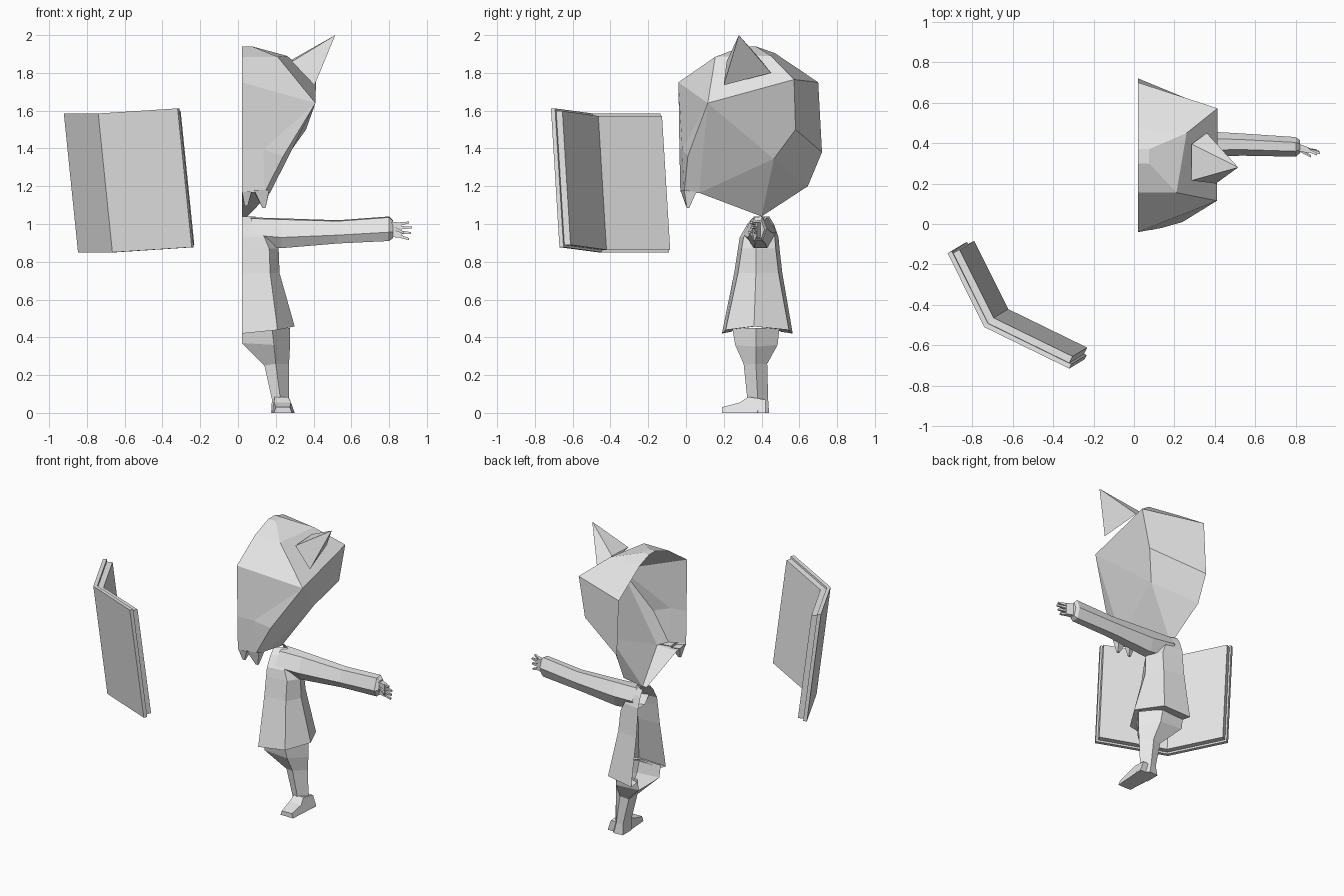
import bpy, bmesh
from mathutils import Vector

if "Cube" in bpy.data.objects:
    bpy.data.objects.remove(bpy.data.objects["Cube"])

grey = bpy.data.materials.new("plain_grey")
grey.diffuse_color = (0.8, 0.8, 0.8, 1)
grey.use_nodes = True
grey.node_tree.nodes["Principled BSDF"].inputs["Base Color"].default_value = grey.diffuse_color


def build(name, verts, faces):
    """Flat-shaded mesh object with consistent normals."""
    me = bpy.data.meshes.new(name)
    me.from_pydata([tuple(v) for v in verts], [], faces)
    bm = bmesh.new()
    bm.from_mesh(me)
    bmesh.ops.recalc_face_normals(bm, faces=bm.faces)
    bm.to_mesh(me)
    bm.free()
    me.materials.append(grey)
    ob = bpy.data.objects.new(name, me)
    bpy.context.collection.objects.link(ob)
    return ob


def loft(name, rings, closed=True, cap_start=False, cap_end=False):
    """Bridge rings that all have the same number of points."""
    n = len(rings[0])
    verts = [p for r in rings for p in r]
    faces = []
    for i in range(len(rings) - 1):
        for j in range(n if closed else n - 1):
            k = (j + 1) % n
            faces.append((i * n + j, i * n + k, (i + 1) * n + k, (i + 1) * n + j))
    if cap_start:
        faces.append(tuple(range(n)))
    if cap_end:
        faces.append(tuple(range(len(verts) - n, len(verts))))
    return build(name, verts, faces)


def named_mesh(name, points, polys):
    """Mesh whose corners are labelled by letters."""
    keys = list(points)
    return build(name, points.values(), [[keys.index(c) for c in p.split()] for p in polys])


X = 0.02  # open centre plane of the half figure

# Head: faceted half shell, open on the centre plane
named_mesh("head", {
    "A": (X, -.04, 1.75), "B": (.41, .115, 1.64), "P": (.21, .155, 1.885), "Q": (X, .155, 1.885),
    "R": (.075, .30, 1.94), "R0": (X, .30, 1.94), "S": (.075, .37, 1.94), "S0": (X, .37, 1.94),
    "U": (.26, .45, 1.89), "V": (X, .47, 1.905), "E": (.413, .572, 1.765), "W": (X, .70, 1.75),
    "F": (.36, .58, 1.50), "X": (X, .72, 1.38), "G": (.25, .465, 1.345), "Y": (X, .645, 1.20),
    "N": (.05, .40, 1.04), "N0": (X, .40, 1.04), "D": (.17, .07, 1.165), "D0": (X, .07, 1.165),
    "K": (.135, -.02, 1.395), "C": (.24, .01, 1.36), "M": (X, -.035, 1.40),
    "L": (X, -.03, 1.17), "J": (.14, -.01, 1.165),
}, ["A B P Q", "Q P R R0", "R0 R S S0", "P B E U", "P U S R", "S0 S U V", "V U E W",
    "W E F X", "X F G Y", "Y G N N0", "B E F G", "B G D", "G N D",
    "A B K M", "B C K", "B D C", "M K J L", "K C J", "C D J",
    "L J D D0", "D0 D N N0"])

# Fringe points hanging below the face edge
for i, (x0, x1, tip) in enumerate([(X, .075, (.045, 0, 1.095)), (.085, .165, (.14, .005, 1.085))]):
    loft("fringe_point_%d" % (i + 1),
         [[(x0, -.03, 1.18), (x1, -.01, 1.18), (x1, .055, 1.17), (x0, .04, 1.17)],
          [(tip[0] - .01, tip[1], tip[2]), (tip[0] + .006, tip[1], tip[2]),
           (tip[0] + .006, tip[1] + .012, tip[2]), (tip[0] - .01, tip[1] + .012, tip[2])]],
         cap_end=True)

# Pointed ear
build("ear", [(.285, .215, 1.86), (.285, .395, 1.87), (.36, .45, 1.80), (.405, .2, 1.735),
              (.515, .28, 2.0)],
      [(0, 1, 4), (1, 2, 4), (2, 3, 4), (3, 0, 4)])


def half_ring(z, front, back, corner, side, mid=.37, side_z=None, round_off=.02):
    """Front centre, front corner, side, back corner, back centre."""
    sz = z if side_z is None else side_z
    cz = (z + sz) / 2
    return [(X, front, z), (corner, front + round_off, cz), (side, mid, sz),
            (corner, back - round_off, cz), (X, back, z)]


# Tunic: half rings from neck to hem, folded inward under the hem
loft("tunic", [
    half_ring(1.04, .36, .44, .05, .09, .40, round_off=.01),
    half_ring(1.00, .325, .465, .10, .13, .39),
    half_ring(.93, .285, .49, .14, .18),
    half_ring(.87, .275, .495, .165, .215),
    half_ring(.74, .255, .51, .17, .22),
    half_ring(.42, .19, .565, .21, .30, .36, .458),
    half_ring(.43, .24, .50, .18, .27, .37, .458)], closed=False)

# Shorts: open at the centre above the crotch, then a closed leg
crotch = half_ring(.37, .26, .485, .19, .275, .37, .35, 0)
loft("shorts", [half_ring(.45, .245, .495, .18, .275, round_off=0), crotch], closed=False)
loft("leg", [
    crotch,
    [(.14, .325, .25), (.20, .305, .26), (.27, .37, .26), (.20, .43, .26), (.14, .42, .25)],
    [(.18, .335, .07), (.225, .325, .07), (.27, .38, .07), (.225, .435, .07), (.18, .425, .07)],
    [(.175, .34, 0), (.23, .33, 0), (.30, .38, 0), (.24, .44, 0), (.175, .435, 0)],
], cap_end=True)

# Foot: side profile given width
profile = [(.19, 0), (.19, .03), (.285, .055), (.33, .085), (.42, .07), (.42, 0)]
inner = [.19, .20, .19, .195, .19, .175]
outer = [.285, .275, .28, .265, .275, .30]
loft("foot", [[(x, y, z) for x, (y, z) in zip(xs, profile)] for xs in (inner, outer)],
     cap_start=True, cap_end=True)


def arm_ring(x, y0, y1, z0, z1):
    """Six-sided sleeve section with a low widest line."""
    m, h = (y0 + y1) / 2, z1 - z0
    w = (y1 - y0) / 2
    return [(x, m - w * .45, z1 - h * .04), (x, m + w * .45, z1), (x, y1, z0 + h * .5),
            (x, m + w * .5, z0), (x, m - w * .5, z0), (x, y0, z0 + h * .36)]


# Arm stretched out sideways
loft("sleeve", [
    arm_ring(.07, .30, .48, .89, 1.035), arm_ring(.23, .325, .465, .872, 1.03),
    arm_ring(.53, .338, .448, .897, 1.02), arm_ring(.80, .333, .43, .91, 1.04),
    arm_ring(.82, .35, .415, .925, 1.02)], cap_end=True)


def bar(name, a, b, ra, rb):
    """Tapered four-sided bar; radii are (y, z) half sizes."""
    loft(name, [[(p[0], p[1] + sy * r[0], p[2] + sz * r[1])
                 for sy, sz in ((-1, -1), (1, -1), (1, 1), (-1, 1))]
                for p, r in ((a, ra), (b, rb))], cap_start=True, cap_end=True)


# Hand and fingers
bar("palm", (.79, .385, .972), (.865, .365, .968), (.02, .04), (.014, .04))
for i, (za, zb, xe) in enumerate([(1.0, 1.008, .905), (.98, .982, .92), (.957, .952, .915), (.936, .92, .905)]):
    bar("finger_%d" % (i + 1), (.855, .368, za), (xe, .345 + .006 * i, zb), (.009, .009), (.006, .005))
bar("thumb", (.82, .365, .98), (.875, .335, .955), (.009, .011), (.006, .006))

# Open book: bent slabs following left edge, spine, right edge, tilted along one axis
left, spine, right = (Vector(p) for p in ((-.922, -.145, 1.585), (-.74, -.51, 1.585), (-.32, -.715, 1.612)))
tilt = Vector((.075, .045, -.735))
normals = (Vector((.89, .45, 0)), Vector((.74, .75, 0)), Vector((.44, .90, 0)))


def book_layer(name, t0, t1, inset):
    rings = []
    for v in (inset, 1 - inset):
        edge = [left.lerp(spine, inset * 1.5), spine, right.lerp(spine, inset * 1.5)]
        row = [p + tilt * v + n * t0 for p, n in zip(edge, normals)]
        row += [p + tilt * v + n * t1 for p, n in reversed(list(zip(edge, normals)))]
        rings.append(row)
    ob = loft(name, rings)
    # end caps, split at the spine
    bm = bmesh.new()
    bm.from_mesh(ob.data)
    bm.verts.ensure_lookup_table()
    for o in (0, 6):
        for q in ((0, 1, 4, 5), (1, 2, 3, 4)):
            bm.faces.new([bm.verts[o + k] for k in q])
    bmesh.ops.recalc_face_normals(bm, faces=bm.faces)
    bm.to_mesh(ob.data)
    bm.free()


book_layer("book_cover", 0, .024, 0)
book_layer("book_pages", .024, .06, .018)
